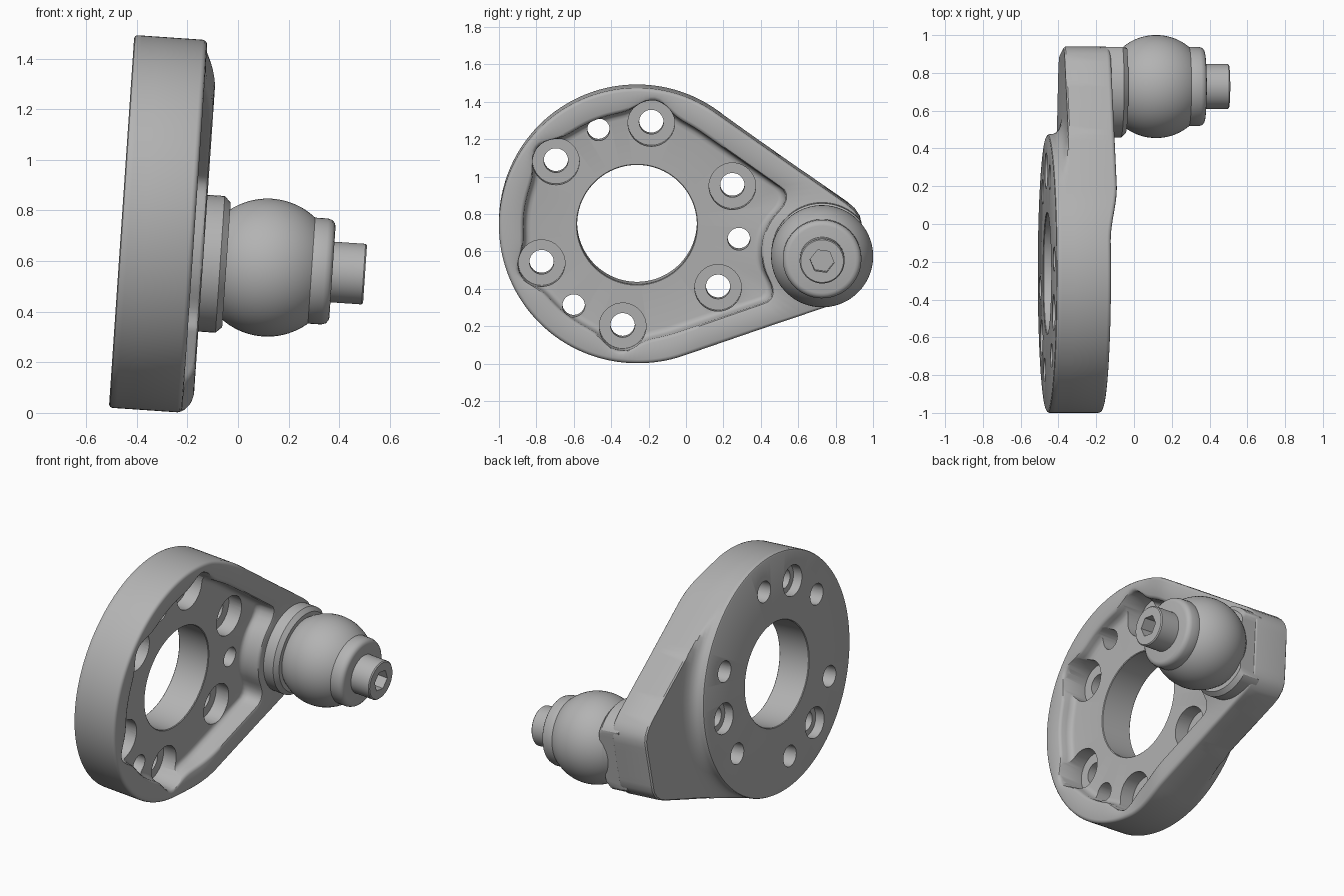
import bpy
import bmesh
from math import sin, cos, sqrt, exp, radians, pi
from mathutils import Matrix

old = bpy.data.objects.get("Cube")
if old:
    bpy.data.objects.remove(old, do_unlink=True)

grey = bpy.data.materials.new("satin grey")
grey.use_nodes = True
grey.diffuse_color = (0.45, 0.45, 0.45, 1)
grey.node_tree.nodes["Principled BSDF"].inputs["Base Color"].default_value = grey.diffuse_color

# Local frame: x along the stud axis, y along the arm, origin at the disc's back centre
PLACE = (Matrix.Translation((-0.46, -0.262, 0.757))
         @ Matrix.Rotation(radians(3.9), 4, 'Y') @ Matrix.Rotation(radians(-8), 4, 'X'))
RADIUS, BORE, POCKET = 0.738, 0.32, 0.605
END, BALL_Y, BALL_Z, BOSS = 1.19, 1.0, -0.004, 0.33
TAPER = radians(63)
BACK, FLOOR = 0.085, 0.21


def make_object(name, bm):
    bmesh.ops.recalc_face_normals(bm, faces=bm.faces)
    mesh = bpy.data.meshes.new(name)
    bm.to_mesh(mesh)
    bm.free()
    mesh.materials.append(grey)
    obj = bpy.data.objects.new(name, mesh)
    bpy.context.collection.objects.link(obj)
    return obj


def skin(bm, rings, closed):
    """Join rings of points with quads; close into a loop or cap the ends."""
    loops = [[bm.verts.new(p) for p in ring] for ring in rings]
    pairs = list(zip(loops, loops[1:]))
    if closed:
        pairs.append((loops[-1], loops[0]))
    else:
        bm.faces.new(loops[0])
        bm.faces.new(loops[-1])
    for a, b in pairs:
        for i in range(len(a)):
            j = (i + 1) % len(a)
            bm.faces.new((a[i], a[j], b[j], b[i]))


def lathe(bm, profile, y=BALL_Y, z=BALL_Z, sides=64, y_limit=9.0):
    """Turn (x, radius) points about an axis parallel to x."""
    angles = [2 * pi * i / sides for i in range(sides)]
    skin(bm, [[(x, min(y + r * cos(a), y_limit), z + r * sin(a)) for a in angles]
              for x, r in profile], False)


def turned(name, profile, **options):
    bm = bmesh.new()
    lathe(bm, profile, **options)
    return make_object(name, bm)


def cut(target, cutter):
    cutter.hide_render = True
    mod = target.modifiers.new("cut", 'BOOLEAN')
    mod.operation = 'DIFFERENCE'
    mod.solver = 'EXACT'
    mod.object = cutter
    bpy.context.view_layer.update()
    bpy.ops.object.select_all(action='DESELECT')
    bpy.context.view_layer.objects.active = target
    target.select_set(True)
    bpy.ops.object.modifier_apply(modifier=mod.name)
    bpy.data.objects.remove(cutter, do_unlink=True)


def averaged(shape, angle, spread):
    """Round the corners of a polar outline."""
    return sum(shape(angle + radians(spread * k / 4)) for k in range(-4, 5)) / 9


def teardrop(angle, radius):
    """Distance from the disc centre to a circle with two tangent arm sides."""
    a = abs(angle)
    return radius if a >= TAPER else radius / cos(TAPER - a)


def outer(angle):
    r = teardrop(angle, RADIUS)
    return min(r, END / cos(angle)) if abs(angle) < 1 else r


def pocket(angle):
    r = teardrop(angle, POCKET)
    if abs(angle) < 1 and abs(sin(angle)) < BOSS:
        r = min(r, BALL_Y * cos(angle) - sqrt(BOSS ** 2 - sin(angle) ** 2))
    return r


def scallop(angle):
    """Widening of the pocket around the four bolt holes in the disc rim."""
    return sum(0.07 * exp(-((angle % (2 * pi) - radians(d)) / radians(9)) ** 2)
               for d in (90, 150, 210, 270))


def front(y):
    """Front face height, rising gently from the disc to the arm."""
    t = min(max((y - 0.07) / 0.32, 0), 1)
    return 0.29 + 0.042 * t * t * (3 - 2 * t)


def body_section(a):
    """Cross-section of the body along one direction from the disc centre."""
    h = averaged(outer, a, 3) if abs(a) < radians(25) else outer(a)
    p = averaged(pocket, a, 4) + scallop(a)
    # back disc edge, then fillet out to the back of the arm
    pts = [(0, RADIUS - 0.012), (0.004, RADIUS - 0.004), (0.012, RADIUS)]
    pts += [(x, min(RADIUS + f, h)) for x, f in
            ((0.03, 0), (0.048, 0.008), (0.064, 0.024), (0.077, 0.05), (BACK, 0.09))]
    pts += [(BACK + 0.002, max(h - 0.008, min(RADIUS + 0.09, h))), (BACK + 0.01, h)]
    # rounded front rim and pocket wall
    for drop, r in ((0.02, h), (0.01, h - 0.003), (0.003, h - 0.01), (0, h - 0.02),
                    (0, p + 0.022), (0.005, p + 0.01), (0.016, p + 0.003)):
        pts.append((front(r * cos(a)) - drop, r))
    # pocket floor and bore
    pts += [(FLOOR + 0.035, p), (FLOOR + 0.012, p - 0.01), (FLOOR + 0.003, p - 0.022),
            (FLOOR, p - 0.038), (FLOOR, BORE + 0.004), (FLOOR - 0.004, BORE),
            (0.004, BORE), (0, BORE + 0.004)]
    return [(x, r * cos(a), r * sin(a)) for x, r in pts]


# Plate with tapered arm
bm = bmesh.new()
sections = [body_section(radians(d)) for d in range(-180, 180, 2)]
skin(bm, list(zip(*sections)), True)
plate = make_object("mounting_plate", bm)

# Six bolt holes counterbored from the front, three pin holes from the back
bm = bmesh.new()
for k in range(6):
    a = radians(30 + 60 * k)
    lathe(bm, [(-0.1, 0.065), (0.12, 0.065), (0.12, 0.125), (0.5, 0.125)],
          0.55 * cos(a), 0.55 * sin(a), 40)
for k in range(3):
    a = radians(120 * k)
    lathe(bm, [(-0.1, 0.095), (0.06, 0.095), (0.06, 0.06), (0.26, 0.06)],
          0.55 * cos(a), 0.55 * sin(a), 40)
cut(plate, make_object("hole_cutter", bm))

# Seat flange, trimmed flush with the arm end
flange = turned("seat_flange", [(0.28, 0.271), (0.4, 0.271), (0.425, 0.247)], y_limit=END - 0.005)

# Ball with flattened ends
steps = 24
sweep = [radians(-50 + 100 * i / steps) for i in range(steps + 1)]
ball = turned("ball", [(0.41, 0.208)] + [(0.588 + 0.273 * sin(t), 0.273 * cos(t)) for t in sweep])

# Collar and stud
collar = turned("collar", [(0.74, 0.205), (0.755, 0.21), (0.815, 0.21), (0.833, 0.204),
                           (0.842, 0.192), (0.845, 0.18)])
stud = turned("stud", [(0.82, 0.12), (0.968, 0.12), (0.974, 0.114)])
cut(stud, turned("socket_cutter", [(0.89, 0.065), (1.1, 0.065)], sides=6))

# Place and shade all parts
for obj in (plate, flange, ball, collar, stud):
    obj.matrix_world = PLACE
    bpy.ops.object.select_all(action='DESELECT')
    bpy.context.view_layer.objects.active = obj
    obj.select_set(True)
    bpy.ops.object.shade_smooth_by_angle(angle=radians(35))
